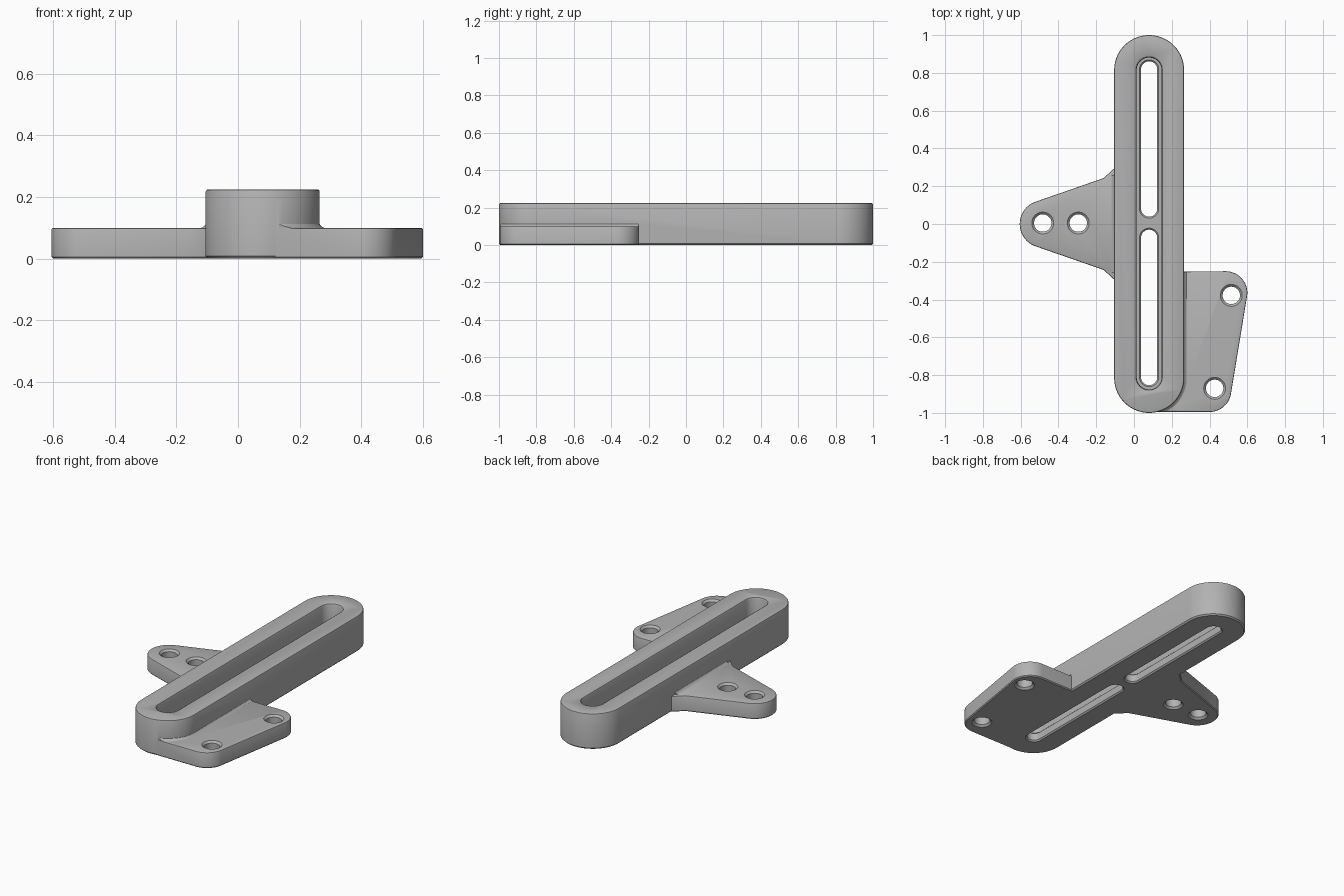
import bpy, bmesh, math

if "Cube" in bpy.data.objects:
    bpy.data.objects.remove(bpy.data.objects["Cube"])

grey = bpy.data.materials.new("plain_grey")
grey.use_nodes = True
colour = (0.45, 0.45, 0.45, 1)
grey.diffuse_color = colour
grey.node_tree.nodes["Principled BSDF"].inputs["Base Color"].default_value = colour

STEPS = 96
THICK, HEIGHT, FLOOR = 0.1, 0.225, 0.06
BAR_X, BAR_R, END = 0.08, 0.185, 0.815


def outline(circles, grow):
    """Band stretched round a set of circles (x, y, radius)."""
    points = []
    for k in range(STEPS):
        a = (k + 0.5) * math.tau / STEPS
        nx, ny = math.cos(a), math.sin(a)
        x, y, r = max(circles, key=lambda c: c[0] * nx + c[1] * ny + c[2])
        points.append((x + (r + grow) * nx, y + (r + grow) * ny))
    return points


def solid(name, circles, layers):
    """Stack outlines given as (grow, z) layers into a closed solid."""
    bm = bmesh.new()
    rings = [[bm.verts.new((x, y, z)) for x, y in outline(circles, g)]
             for g, z in layers]
    bm.faces.new(rings[0][::-1])
    bm.faces.new(rings[-1])
    for low, high in zip(rings, rings[1:]):
        for k in range(STEPS):
            n = (k + 1) % STEPS
            bm.faces.new((low[k], low[n], high[n], high[k]))
    mesh = bpy.data.meshes.new(name)
    bm.to_mesh(mesh)
    bm.free()
    mesh.materials.append(grey)
    ob = bpy.data.objects.new(name, mesh)
    bpy.context.collection.objects.link(ob)
    return ob


def combine(target, tool, operation):
    mod = target.modifiers.new("combine", 'BOOLEAN')
    mod.operation, mod.solver, mod.object = operation, 'EXACT', tool
    bpy.context.view_layer.objects.active = target
    bpy.ops.object.modifier_apply(modifier=mod.name)
    bpy.data.objects.remove(tool)


def slab(top, edge):
    """Layers of a plate with softened top and bottom edges."""
    return [(-edge, 0), (0, edge), (0, top - edge),
            (-edge * 0.3, top - edge * 0.3), (-edge, top)]


def bore(bottom, top, edge):
    """Layers of a cutter that flares at both mouths."""
    return [(edge + 0.01, bottom - 0.01), (0, bottom + edge),
            (0, top - edge), (edge + 0.01, top + 0.01)]


# Long raised bar
bar_shape = [(BAR_X, -END, BAR_R), (BAR_X, END, BAR_R)]
bracket = solid("slotted_bracket", bar_shape, slab(HEIGHT, 0.008))

# Low plates either side of the bar
right_plate = [(-0.48, 0, 0.125), (-0.08, 0.25, 0.02), (-0.08, -0.25, 0.02)]
left_plate = [(0.485, -0.365, 0.115), (0.4, -0.88, 0.115),
              (0.1, -0.272, 0.02), (0.1, -0.975, 0.02)]
for shape in (right_plate, left_plate):
    combine(bracket, solid("plate", shape, slab(THICK, 0.006)), 'UNION')
    # Fillet where the plate meets the bar wall
    fillet = solid("fillet", bar_shape,
                   [(0.014, 0.08), (0.014, THICK), (0.004, 0.106), (-0.004, 0.118)])
    combine(fillet, solid("mask", shape, [(-0.003, 0.07), (-0.003, 0.15)]), 'INTERSECT')
    combine(bracket, fillet, 'UNION')

# Flared corners of the triangular plate
for side in (1, -1):
    flare = [(-0.16, side * 0.233, 0.008), (-0.098, side * 0.29, 0.008),
             (-0.09, side * 0.2, 0.008)]
    combine(bracket, solid("flare", flare, slab(THICK - 0.001, 0.005)), 'UNION')

# Channel along the top of the bar
channel = [(BAR_X, -0.81, 0.066), (BAR_X, END, 0.066)]
combine(bracket, solid("channel", channel,
        [(0, FLOOR), (0, HEIGHT - 0.014), (0.004, HEIGHT - 0.005),
         (0.014, HEIGHT), (0.014, HEIGHT + 0.05)]), 'DIFFERENCE')

# Two through slots in the channel floor
for low, high in ((-0.81, -0.073), (0.082, 0.818)):
    slot = [(BAR_X, low, 0.043), (BAR_X, high, 0.043)]
    combine(bracket, solid("slot", slot, bore(0, FLOOR, 0.008)), 'DIFFERENCE')

# Screw holes
for x, y in ((-0.483, 0.005), (-0.295, 0.005), (0.515, -0.378), (0.427, -0.87)):
    combine(bracket, solid("hole", [(x, y, 0.046)], bore(0, THICK, 0.012)), 'DIFFERENCE')

bpy.ops.object.select_all(action='DESELECT')
bracket.select_set(True)
bpy.context.view_layer.objects.active = bracket
bpy.ops.object.shade_smooth_by_angle(angle=math.radians(30))
